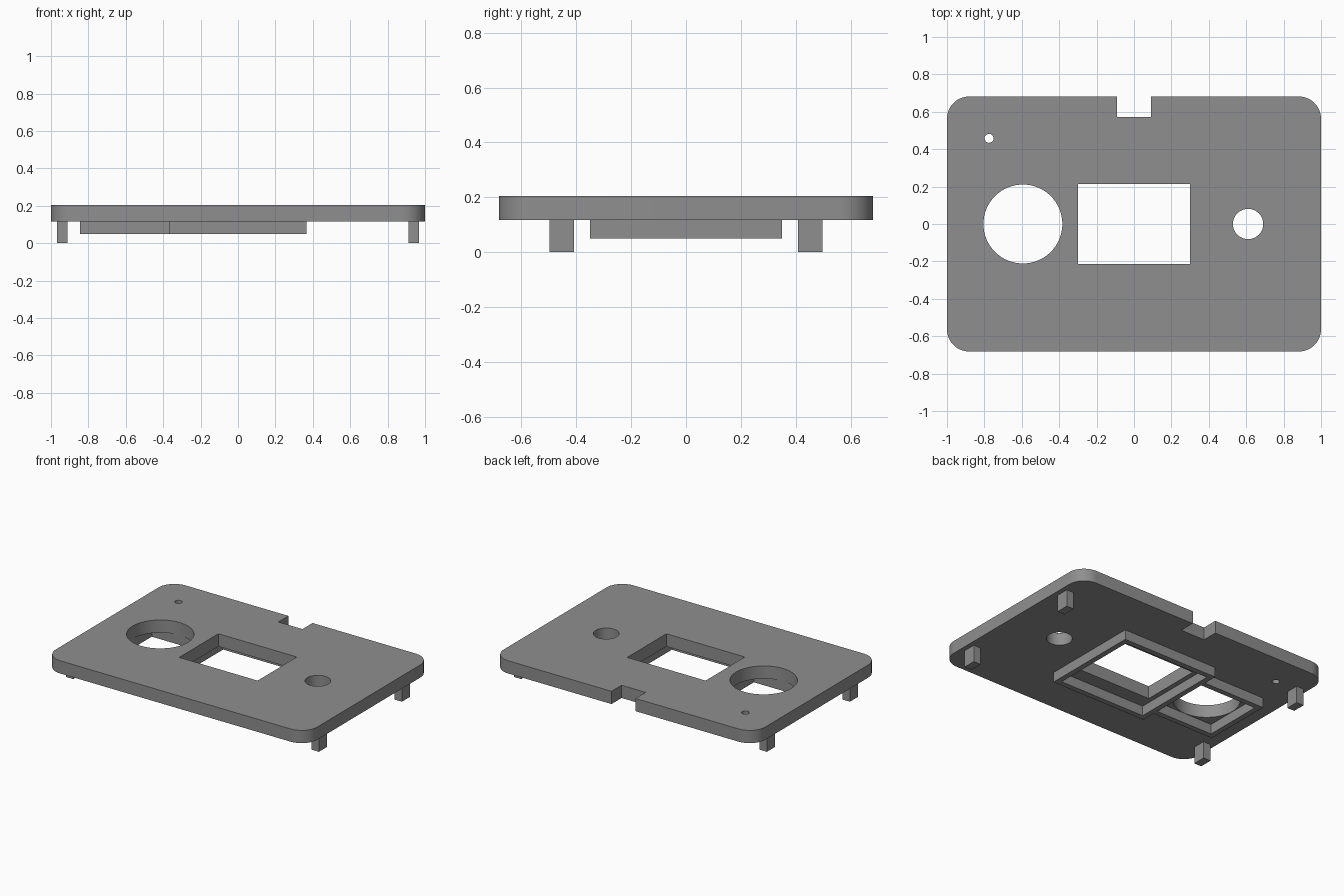
import bpy, bmesh, math

if "Cube" in bpy.data.objects:
    bpy.data.objects.remove(bpy.data.objects["Cube"])

grey = bpy.data.materials.new("plain grey")
grey.diffuse_color = (0.275, 0.275, 0.275, 1)
grey.use_nodes = True
grey.node_tree.nodes["Principled BSDF"].inputs["Base Color"].default_value = grey.diffuse_color


def arc(cx, cy, r, a0, a1, n):
    """Points along an arc, angles in degrees."""
    return [(cx + r * math.cos(math.radians(a0 + (a1 - a0) * i / n)),
             cy + r * math.sin(math.radians(a0 + (a1 - a0) * i / n)))
            for i in range(n + 1)]


def circle(cx, cy, r, n):
    return arc(cx, cy, r, 0, 360, n)[:-1]


def rect(x0, x1, y0, y1):
    return [(x0, y0), (x1, y0), (x1, y1), (x0, y1)]


def extrude(name, loops, z0, z1):
    """Solid slab from an outline; further loops become through holes."""
    cu = bpy.data.curves.new(name, 'CURVE')
    cu.dimensions = '2D'
    cu.fill_mode = 'BOTH'
    cu.extrude = (z1 - z0) / 2
    for pts in loops:
        sp = cu.splines.new('POLY')
        sp.points.add(len(pts) - 1)
        for p, (x, y) in zip(sp.points, pts):
            p.co = (x, y, 0, 1)
        sp.use_cyclic_u = True
    tmp = bpy.data.objects.new(name + "_outline", cu)
    bpy.context.collection.objects.link(tmp)
    dg = bpy.context.evaluated_depsgraph_get()
    me = bpy.data.meshes.new_from_object(tmp.evaluated_get(dg))
    bpy.data.objects.remove(tmp)
    # weld caps to walls and lift to height
    bm = bmesh.new()
    bm.from_mesh(me)
    bmesh.ops.remove_doubles(bm, verts=bm.verts, dist=1e-5)
    bmesh.ops.recalc_face_normals(bm, faces=bm.faces)
    bmesh.ops.translate(bm, verts=bm.verts, vec=(0, 0, (z0 + z1) / 2))
    bm.to_mesh(me)
    bm.free()
    me.materials.clear()
    me.materials.append(grey)
    ob = bpy.data.objects.new(name, me)
    bpy.context.collection.objects.link(ob)
    bpy.ops.object.select_all(action='DESELECT')
    ob.select_set(True)
    bpy.context.view_layer.objects.active = ob
    bpy.ops.object.shade_smooth_by_angle(angle=math.radians(30))
    return ob


BOTTOM, TOP, RIM = 0.117, 0.205, 0.049   # plate underside, plate top, frame rim
X, Y, R = 1.0, 0.682, 0.12               # plate half size, corner radius

# Plate outline: rounded corners and a cable notch in the back edge
outline = (arc(X - R, -Y + R, R, -90, 0, 12) + arc(X - R, Y - R, R, 0, 90, 12)
           + [(0.092, Y), (0.092, 0.572), (-0.092, 0.572), (-0.092, Y)]
           + arc(-X + R, Y - R, R, 90, 180, 12)
           + arc(-X + R, -Y + R, R, 180, 270, 12))
extrude("plate", [outline,
                  rect(-0.3, 0.3, -0.214, 0.214),     # window
                  circle(-0.594, 0, 0.211, 64),       # large round hole
                  circle(0.61, 0, 0.081, 40),         # small round hole
                  circle(-0.775, 0.458, 0.024, 24)],  # pin hole
        BOTTOM, TOP)

# Square frame under the window
T = 0.037
extrude("window_frame", [rect(-0.37, 0.365, -0.35, 0.35),
                         rect(-0.37 + T, 0.365 - T, -0.35 + T, 0.35 - T)],
        RIM, BOTTOM)

# Three-sided frame under the large hole, closed by the window frame
a, b, h = -0.845, -0.37, 0.25
extrude("round_hole_frame", [[(b, -h), (b, -h + T), (a + T, -h + T), (a + T, h - T),
                              (b, h - T), (b, h), (a, h), (a, -h)]], RIM, BOTTOM)

# Four short legs
for sx, side in ((-1, "left"), (1, "right")):
    for sy, end in ((-1, "front"), (1, "back")):
        xs = sorted((sx * 0.911, sx * 0.967))
        ys = sorted((sy * 0.408, sy * 0.498))
        extrude(f"leg_{end}_{side}", [rect(*xs, *ys)], 0, BOTTOM)
